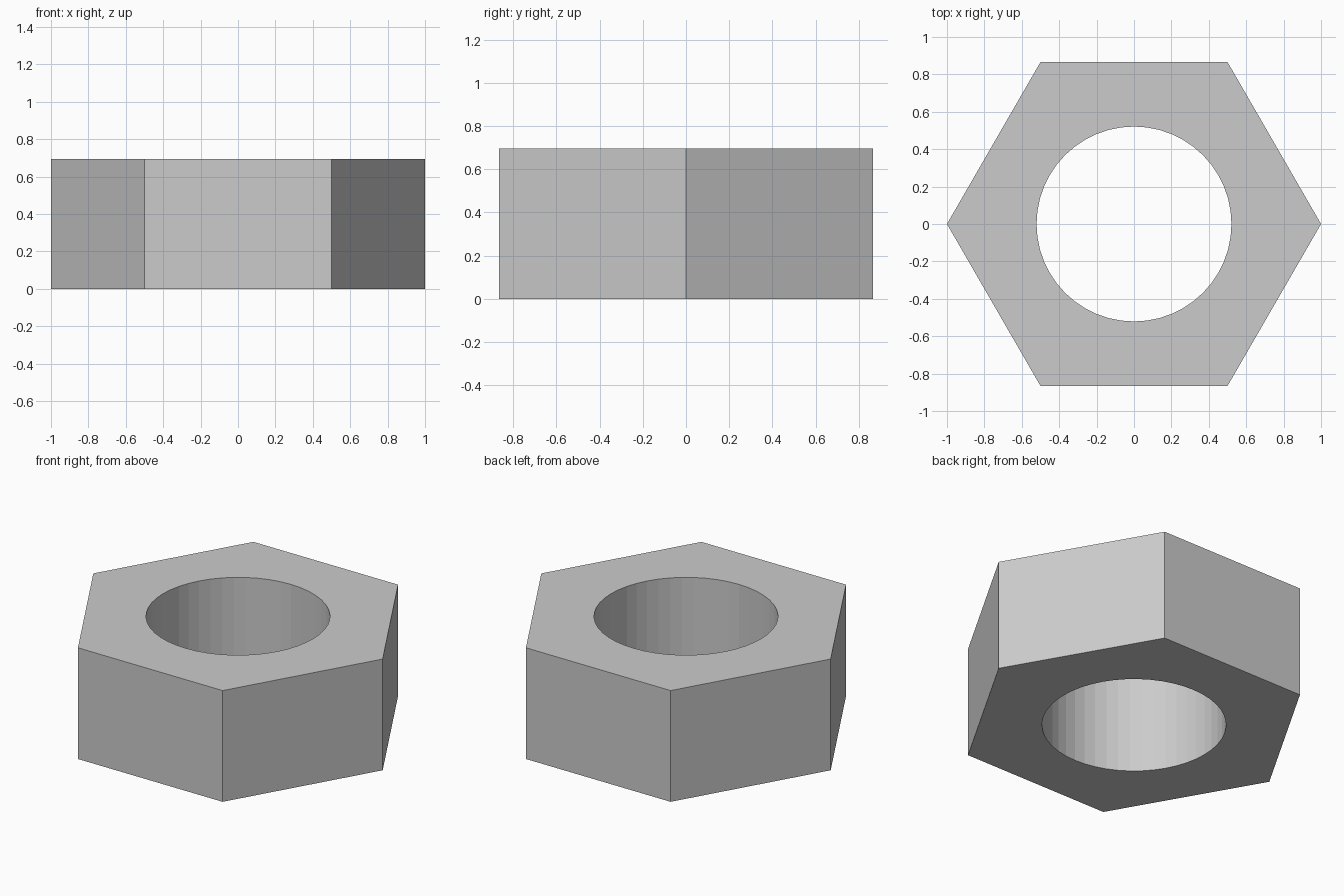
import bpy, bmesh
from math import cos, sin, tau

if "Cube" in bpy.data.objects:
    bpy.data.objects.remove(bpy.data.objects["Cube"])

SIDES, HOLE_SEGMENTS = 6, 48
OUTER_R, HOLE_R, HEIGHT = 1.0, 0.521, 0.695


def ring(bm, radius, count):
    return [bm.verts.new((radius * cos(tau * i / count), radius * sin(tau * i / count), 0))
            for i in range(count)]


bm = bmesh.new()

# Flat hexagonal washer: one face per hexagon side, reaching in to the round hole
outer = ring(bm, OUTER_R, SIDES)
inner = ring(bm, HOLE_R, HOLE_SEGMENTS)
step = HOLE_SEGMENTS // SIDES
for k in range(SIDES):
    arc = [inner[(k * step + j) % HOLE_SEGMENTS] for j in range(step, -1, -1)]
    bm.faces.new([outer[k], outer[(k + 1) % SIDES]] + arc)

# Raise it to full thickness, keeping the bottom faces
result = bmesh.ops.extrude_face_region(bm, geom=bm.faces[:], use_keep_orig=True)
top = [g for g in result["geom"] if isinstance(g, bmesh.types.BMVert)]
bmesh.ops.translate(bm, verts=top, vec=(0, 0, HEIGHT))
bmesh.ops.recalc_face_normals(bm, faces=bm.faces[:])

mesh = bpy.data.meshes.new("hex_nut")
bm.to_mesh(mesh)
bm.free()
bpy.context.collection.objects.link(bpy.data.objects.new("hex_nut", mesh))
